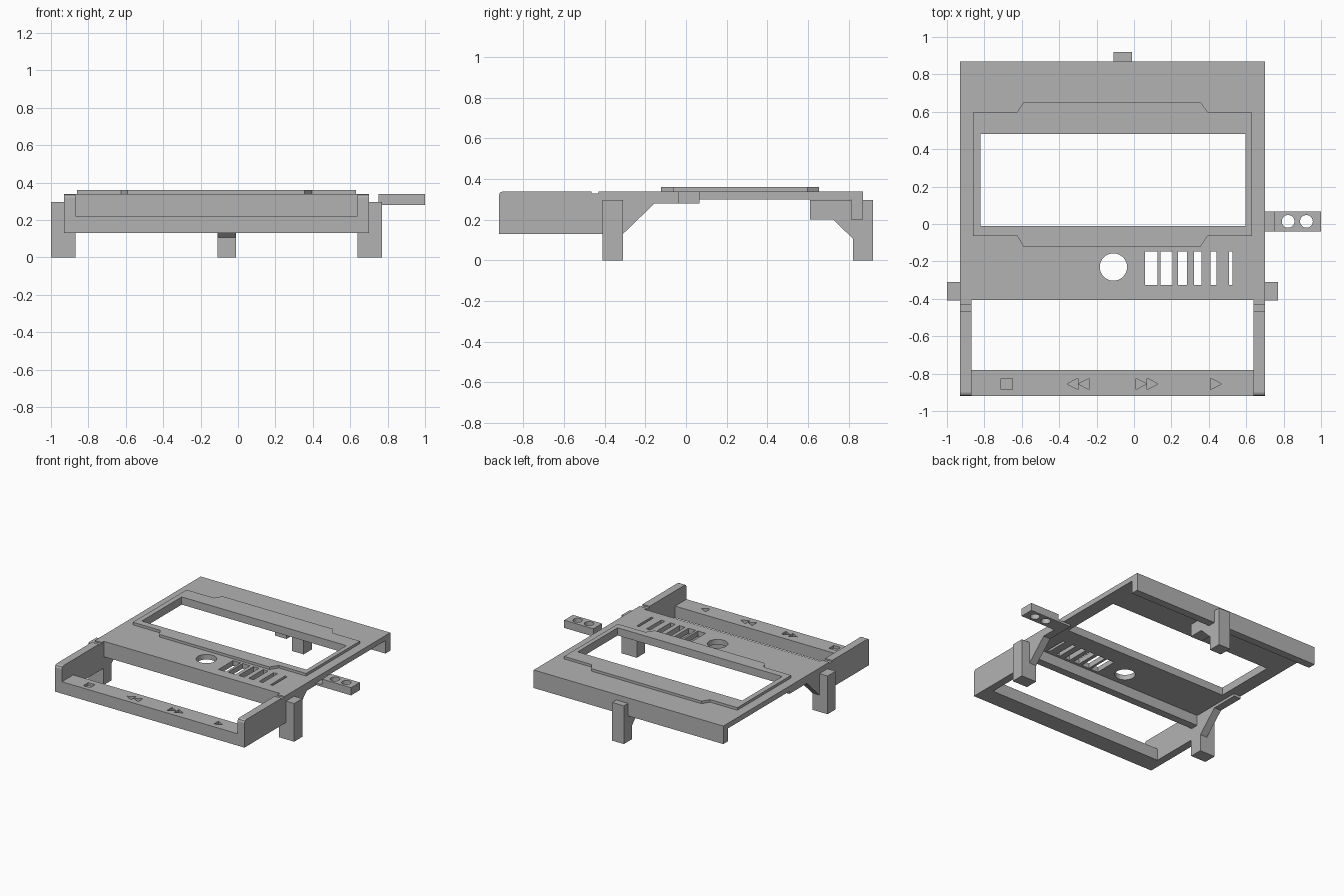
import bpy, bmesh, math

cube = bpy.data.objects.get("Cube")
if cube:
    bpy.data.objects.remove(cube, do_unlink=True)

grey = bpy.data.materials.new("plain grey")
grey.use_nodes = True
colour = (0.45, 0.45, 0.45, 1)
grey.diffuse_color = colour
grey.node_tree.nodes["Principled BSDF"].inputs["Base Color"].default_value = colour


def prism(name, pts, lo, hi, axis="z"):
    """Extrude a profile: (x, y) points along z, or (y, z) points along x."""
    bm = bmesh.new()
    place = (lambda p, h: (p[0], p[1], h)) if axis == "z" else (lambda p, h: (h, p[0], p[1]))
    low = [bm.verts.new(place(p, lo)) for p in pts]
    high = [bm.verts.new(place(p, hi)) for p in pts]
    bm.faces.new(low)
    bm.faces.new(high)
    for i in range(len(pts)):
        j = (i + 1) % len(pts)
        bm.faces.new((low[i], low[j], high[j], high[i]))
    bmesh.ops.recalc_face_normals(bm, faces=bm.faces)
    mesh = bpy.data.meshes.new(name)
    bm.to_mesh(mesh)
    bm.free()
    mesh.materials.append(grey)
    obj = bpy.data.objects.new(name, mesh)
    bpy.context.scene.collection.objects.link(obj)
    return obj


def box(name, x0, x1, y0, y1, z0, z1):
    return prism(name, [(x0, y0), (x1, y0), (x1, y1), (x0, y1)], z0, z1)


def disc(name, x, y, r, z0, z1):
    turn = [2 * math.pi * i / 32 for i in range(32)]
    return prism(name, [(x + r * math.cos(a), y + r * math.sin(a)) for a in turn], z0, z1)


def cut(target, cutters):
    for c in cutters:
        mod = target.modifiers.new("cut", "BOOLEAN")
        mod.operation = "DIFFERENCE"
        mod.solver = "EXACT"
        mod.object = c
    bpy.context.view_layer.update()
    graph = bpy.context.evaluated_depsgraph_get()
    result = bpy.data.meshes.new_from_object(target.evaluated_get(graph))
    target.modifiers.clear()
    target.data = result
    for c in cutters:
        bpy.data.objects.remove(c, do_unlink=True)


LEFT, RIGHT, WALL = 0.70, -0.93, 0.06
TOP, UNDER = 0.34, 0.30


def window():
    return box("window_cutter", -0.82, 0.595, -0.01, 0.48, 0.1, 0.5)


# Main panel with window, round hole and narrowing slots
panel = box("main_panel", RIGHT, LEFT, -0.405, 0.87, UNDER, TOP)
slots = [(0.06, 0.125), (0.143, 0.207), (0.235, 0.283), (0.32, 0.362), (0.41, 0.442), (0.507, 0.527)]
cut(panel, [window(), disc("hole_cutter", -0.11, -0.23, 0.073, 0.2, 0.4)]
    + [box("slot_cutter", a, b, -0.325, -0.147, 0.2, 0.4) for a, b in slots])

# Raised bezel with stepped long edges
bezel = prism("window_bezel", [
    (-0.86, -0.063), (-0.625, -0.063), (-0.59, -0.122), (0.355, -0.122), (0.395, -0.063), (0.63, -0.063),
    (0.63, 0.597), (0.395, 0.597), (0.355, 0.653), (-0.59, 0.653), (-0.625, 0.597), (-0.86, 0.597)],
    TOP, 0.36)
cut(bezel, [window()])

# Lips under the panel
box("back_lip", RIGHT, LEFT, 0.81, 0.87, 0.20, UNDER)
box("front_lip", RIGHT + WALL, LEFT - WALL, -0.405, -0.345, 0.22, UNDER)

# Side walls, braces and front legs
wall_profile = [(-0.92, 0.13), (-0.405, 0.13), (-0.405, TOP), (-0.43, TOP), (-0.43, 0.33),
                (-0.465, 0.33), (-0.465, TOP), (-0.90, TOP), (-0.914, 0.334), (-0.92, 0.32)]
brace_profile = [(-0.405, 0.13), (-0.31, 0.13), (-0.155, 0.28), (0.06, 0.28), (0.06, UNDER), (-0.405, UNDER)]
for side, x0, leg_x in (("left", LEFT - WALL, LEFT - WALL), ("right", RIGHT, RIGHT - 0.07)):
    prism(side + "_side_wall", wall_profile, x0, x0 + WALL, "x")
    prism(side + "_brace", brace_profile, x0, x0 + WALL, "x")
    box(side + "_front_leg", leg_x, leg_x + 0.13, -0.41, -0.31, 0, 0.297)

# Front bar with engraved control symbols
bar = box("front_bar", RIGHT + WALL, LEFT - WALL, -0.92, -0.78, 0.13, 0.222)


def arrow(x, way):
    return prism("arrow_cutter", [(x, -0.885), (x, -0.825), (x + way * 0.058, -0.855)], 0.20, 0.3)


cut(bar, [box("square_cutter", -0.71, -0.65, -0.885, -0.825, 0.20, 0.3),
          arrow(-0.30, -1), arrow(-0.24, -1), arrow(0.01, 1), arrow(0.07, 1), arrow(0.41, 1)])

# Back leg with its bracket
prism("back_leg", [(0.82, 0), (0.92, 0), (0.92, 0.297), (0.61, 0.297), (0.61, 0.20), (0.725, 0.20),
                   (0.82, 0.107)], -0.11, -0.01, "x")

# Side arm: thin neck and a block with two holes
box("arm_neck", LEFT - WALL, 0.76, -0.04, 0.067, 0.28, 0.297)
arm = box("side_arm", 0.75, 1.0, -0.04, 0.067, 0.28, TOP)
cut(arm, [disc("arm_hole_cutter", x, 0.014, 0.034, 0.2, 0.4) for x in (0.824, 0.922)])
